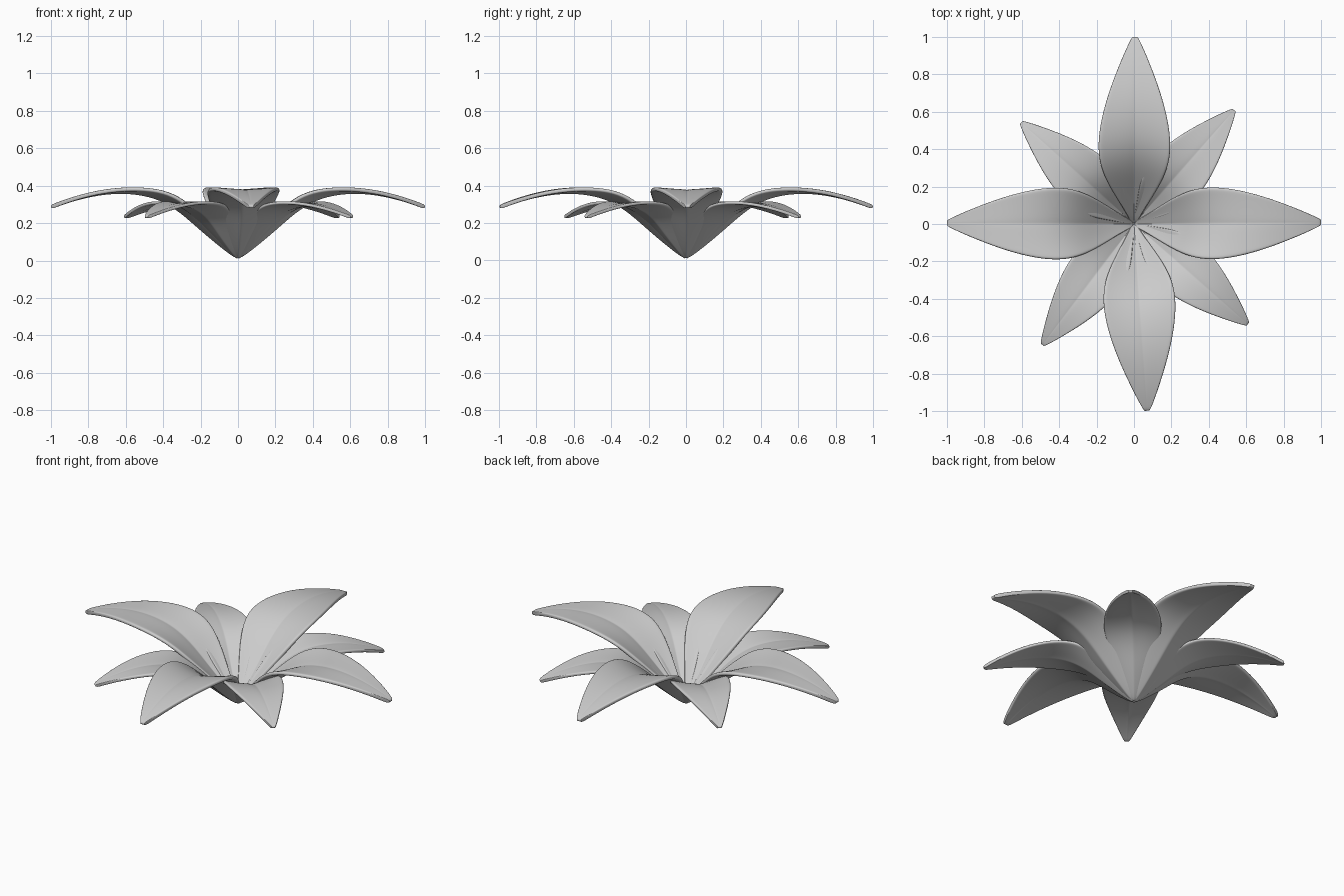
import bpy
from math import radians

if "Cube" in bpy.data.objects:
    bpy.data.objects.remove(bpy.data.objects["Cube"])

# Petal stations: radius, midline height, half width, edge lift above midline
STATIONS = [
    (0.00, 0.012, 0.012, 0.004), (0.10, 0.090, 0.068, 0.035),
    (0.20, 0.175, 0.133, 0.062), (0.30, 0.266, 0.180, 0.064),
    (0.40, 0.330, 0.195, 0.040), (0.50, 0.360, 0.188, 0.022),
    (0.60, 0.371, 0.168, 0.011), (0.70, 0.367, 0.139, 0.005),
    (0.80, 0.350, 0.103, 0.002), (0.90, 0.323, 0.062, 0.000),
    (0.97, 0.297, 0.030, 0.000), (1.00, 0.285, 0.012, 0.000),
]
COLS = [-1, -0.88, -0.5, -0.08, 0, 0.08, 0.5, 0.88, 1]


def petal_mesh():
    n = len(COLS)
    verts = []
    for r, z, w, lift in STATIONS:
        for t in COLS:
            rib = 0.004 * (w / 0.19) if t == 0 else 0   # fine midrib groove
            verts.append((r, t * w, z + lift * abs(t) ** 1.3 - rib))
    faces = [(i * n + j, (i + 1) * n + j, (i + 1) * n + j + 1, i * n + j + 1)
             for i in range(len(STATIONS) - 1) for j in range(n - 1)]
    me = bpy.data.meshes.new("petal")
    me.from_pydata(verts, [], faces)
    me.polygons.foreach_set("use_smooth", [True] * len(faces))
    return me


mesh = petal_mesh()


def petal(name, angle, scale):
    ob = bpy.data.objects.new(name, mesh)
    bpy.context.collection.objects.link(ob)
    ob.rotation_euler.z = radians(angle)
    ob.scale = (scale,) * 3
    solid = ob.modifiers.new("thickness", 'SOLIDIFY')
    solid.thickness = 0.022
    solid.offset = 0
    sub = ob.modifiers.new("smooth", 'SUBSURF')
    sub.levels = sub.render_levels = 2


# Four large upper petals
for k, a in enumerate((0.5, 89.7, 179.7, -86)):
    petal(f"large_petal_{k + 1}", a, 1.0)

# Four smaller lower petals between them
for k, a in enumerate((48.7, 138, 232.8, -41.3)):
    petal(f"small_petal_{k + 1}", a, 0.81)
